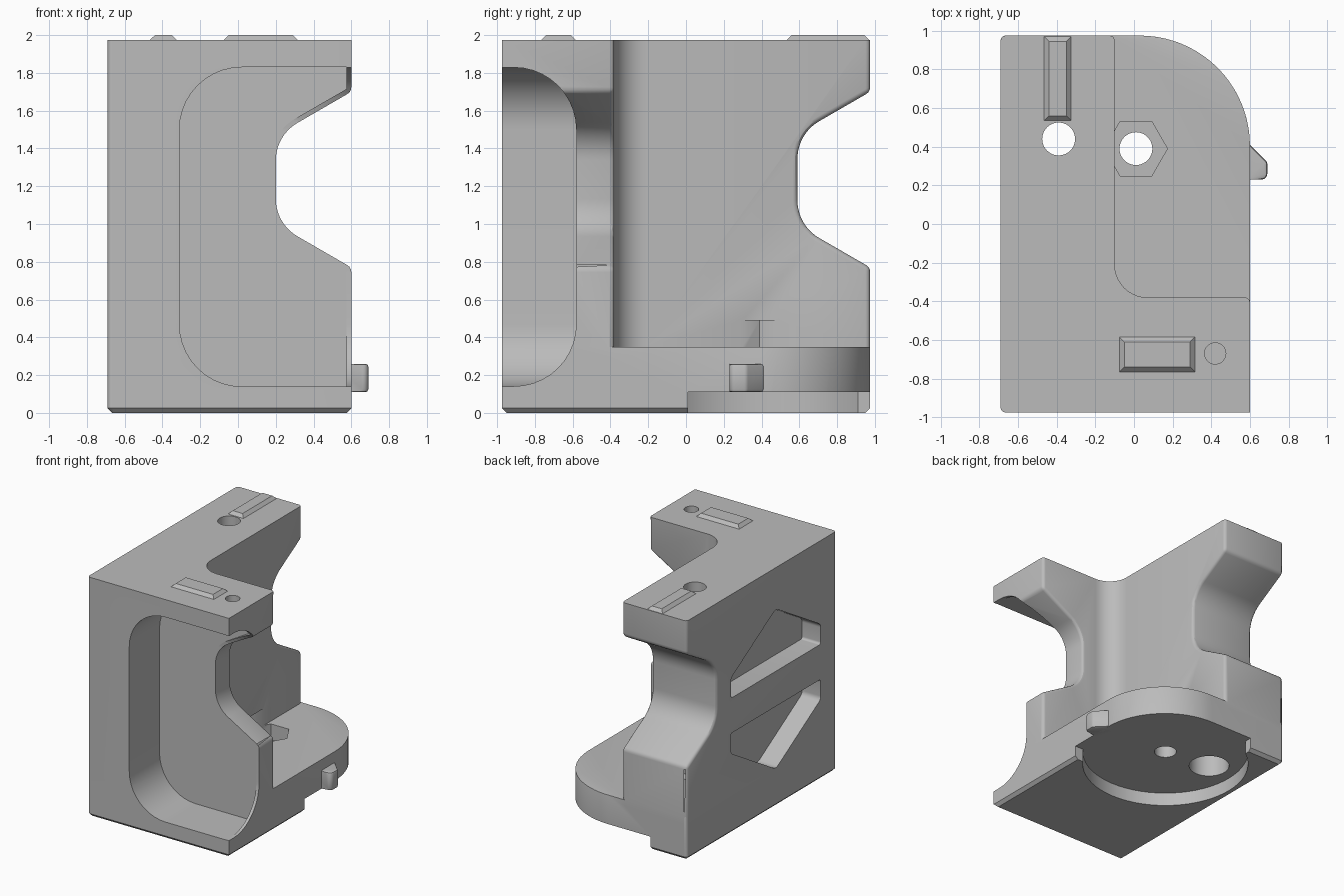
import bpy, bmesh, math
from mathutils import Vector

if "Cube" in bpy.data.objects:
    bpy.data.objects.remove(bpy.data.objects["Cube"], do_unlink=True)

grey = bpy.data.materials.new("plain grey")
grey.use_nodes = True
grey.diffuse_color = (0.5, 0.5, 0.5, 1)
grey.node_tree.nodes["Principled BSDF"].inputs["Base Color"].default_value = (0.5, 0.5, 0.5, 1)


def rounded(corners, steps=10):
    """Outline from (a, b, radius) corners."""
    out, n = [], len(corners)
    for i, (a, b, r) in enumerate(corners):
        p = Vector((a, b))
        if r == 0:
            out.append(p)
            continue
        u = (Vector(corners[i - 1][:2]) - p).normalized()
        v = (Vector(corners[(i + 1) % n][:2]) - p).normalized()
        half = u.angle(v) / 2
        mid = p + (u + v).normalized() * r / math.sin(half)
        start, end = p + u * r / math.tan(half) - mid, p + v * r / math.tan(half) - mid
        sweep = math.pi - 2 * half
        for k in range(steps + 1):
            t = k / steps
            d = start * math.sin((1 - t) * sweep) + end * math.sin(t * sweep)
            out.append(mid + d / math.sin(sweep))
    return out


def ring(x, y, r, n=40):
    return [Vector((x + r * math.cos(math.tau * k / n), y + r * math.sin(math.tau * k / n)))
            for k in range(n)]


def prism(name, outline, axis, lo, hi, inset=0):
    """Extrude an outline along an axis; inset tapers a rectangle's far end."""
    place = {"x": lambda a, b, h: (h, a, b), "y": lambda a, b, h: (a, h, b),
             "z": lambda a, b, h: (a, b, h)}[axis]
    mid = sum(outline, Vector((0, 0))) / len(outline)
    far = [p - Vector((math.copysign(inset, p.x - mid.x), math.copysign(inset, p.y - mid.y)))
           for p in outline]
    bm = bmesh.new()
    low = [bm.verts.new(place(p.x, p.y, lo)) for p in outline]
    top = [bm.verts.new(place(p.x, p.y, hi)) for p in far]
    bm.faces.new(low)
    bm.faces.new(top)
    for i in range(len(low)):
        j = (i + 1) % len(low)
        bm.faces.new((low[i], low[j], top[j], top[i]))
    bmesh.ops.recalc_face_normals(bm, faces=bm.faces)
    mesh = bpy.data.meshes.new(name)
    bm.to_mesh(mesh)
    bm.free()
    mesh.materials.append(grey)
    ob = bpy.data.objects.new(name, mesh)
    bpy.context.collection.objects.link(ob)
    return ob


def combine(target, other, operation="DIFFERENCE"):
    other.hide_render = True
    mod = target.modifiers.new("combine", "BOOLEAN")
    mod.operation, mod.solver, mod.object = operation, "EXACT", other
    bpy.context.view_layer.objects.active = target
    bpy.ops.object.modifier_apply(modifier=mod.name)
    bpy.data.objects.remove(other, do_unlink=True)


def soften(ob, rule, size=0.025, segments=3):
    """Round the sharp convex edges whose midpoint passes the rule."""
    bm = bmesh.new()
    bm.from_mesh(ob.data)
    bmesh.ops.remove_doubles(bm, verts=bm.verts, dist=1e-5)
    edges = [e for e in bm.edges if len(e.link_faces) == 2
             and e.calc_face_angle_signed(0) > 0.6
             and rule((e.verts[0].co + e.verts[1].co) / 2)]
    bmesh.ops.bevel(bm, geom=edges, offset=size, offset_type="OFFSET",
                    segments=segments, profile=0.5, affect="EDGES", clamp_overlap=True)
    bm.to_mesh(ob.data)
    bm.free()


def rect(a0, b0, a1, b1):
    return [Vector(p) for p in ((a0, b0), (a1, b0), (a1, b1), (a0, b1))]


def notch(edge, floor):
    """Trapezoid opening with sloped jaws, in (across, z)."""
    rise = math.tan(math.radians(30))
    mid, reach = 1.235, edge + 0.2
    half_in = 0.465 - rise * (edge - floor)
    half_out = 0.465 + rise * 0.2
    return rounded([(reach, mid - half_out, 0), (reach, mid + half_out, 0),
                    (floor, mid + half_in, 0.23), (floor, mid - half_in, 0.23)])


# Upright L-shaped walls with a notch in the end of each arm
body = prism("body", rounded([(-0.69, -0.975, 0.025), (0.6, -0.975, 0), (0.6, -0.38, 0),
                              (-0.1, -0.38, 0.17), (-0.1, 0.975, 0), (-0.69, 0.975, 0)]),
             "z", 0.3, 1.975)
combine(body, prism("front_notch", notch(0.6, 0.2), "y", -1.2, 0))
combine(body, prism("back_notch", notch(0.975, 0.59), "x", -0.9, 0.2))
soften(body, lambda c: 0.31 < c.z < 1.97 and c.y > -0.9)

# Base slab with its rounded platform corner
base = prism("base", rounded([(-0.69, -0.975, 0.025), (0.6, -0.975, 0),
                              (0.6, 0.975, 0.57), (-0.69, 0.975, 0.025)], 20), "z", 0, 0.35)
soften(base, lambda c: c.z < 0.01, 0.028, 1)
soften(base, lambda c: c.z > 0.34 and c.y > -0.95 and c.x > -0.68)
combine(body, base, "UNION")

# Round recess under the platform, open to the side and back
combine(body, prism("recess", ring(0.01, 0.39, 0.64, 64), "z", -0.1, 0.11))
combine(body, prism("side_gap", rect(0.42, 0.01, 0.9, 1.2), "z", -0.1, 0.11))
combine(body, prism("back_gap", rect(-0.36, 0.75, 0.9, 1.2), "z", -0.1, 0.11))

# Front pocket that leaves a thin lip, then the opening through the lip
combine(body, prism("pocket", rounded([
    (-0.31, 0.14, 0.33), (0.575, 0.14, 0), (0.575, 0.755, 0), (0.175, 0.986, 0.25),
    (0.175, 1.484, 0.25), (0.575, 1.715, 0), (0.575, 1.83, 0), (-0.31, 1.83, 0.33)]),
    "y", -1.2, -0.58))
combine(body, prism("lip_opening", rounded([
    (-1.2, 0.141, 0), (-0.581, 0.141, 0.33), (-0.581, 1.829, 0.33), (-1.2, 1.829, 0)]),
    "x", 0.1, 0.9))

# Pair of blind windows in the outer side wall, mirrored in height
for side in (1, -1):
    shape = [(0.4, 0.145, 0.02), (0.4, 0.31, 0.05), (-0.185, 0.66, 0.06),
             (-0.77, 0.31, 0.05), (-0.77, 0.145, 0.02)]
    combine(body, prism("window", rounded([(y, 0.975 + side * z, r) for y, z, r in shape], 6),
                        "x", -0.9, -0.52))

# Bolt holes, counterbore and hexagonal nut trap
for x, y, r, lo, hi in ((-0.39, 0.44, 0.085, -0.1, 2.2), (-0.39, 0.44, 0.155, -0.1, 0.45),
                        (0.01, 0.39, 0.085, -0.1, 0.4), (0.42, -0.67, 0.055, 1.7, 2.2)):
    combine(body, prism("hole", ring(x, y, r), "z", lo, hi))
combine(body, prism("nut_trap", ring(0.01, 0.39, 0.163, 6), "z", 0.22, 0.49))

# Side tab
tab = prism("side_tab", rounded([(0.5, 0.23, 0), (0.69, 0.23, 0.03), (0.69, 0.32, 0.03),
                                 (0.59, 0.42, 0), (0.5, 0.42, 0)], 4), "z", 0.11, 0.26)
soften(tab, lambda c: c.x > 0.6, 0.015, 2)

# Raised locating ridges on the top
prism("back_ridge", rect(-0.47, 0.53, -0.32, 0.975), "z", 1.97, 2.0, 0.03)
prism("front_ridge", rect(-0.08, -0.77, 0.32, -0.58), "z", 1.97, 2.0, 0.03)

for ob in (body, tab):
    bpy.ops.object.select_all(action="DESELECT")
    ob.select_set(True)
    bpy.context.view_layer.objects.active = ob
    bpy.ops.object.shade_smooth_by_angle(angle=math.radians(30))
